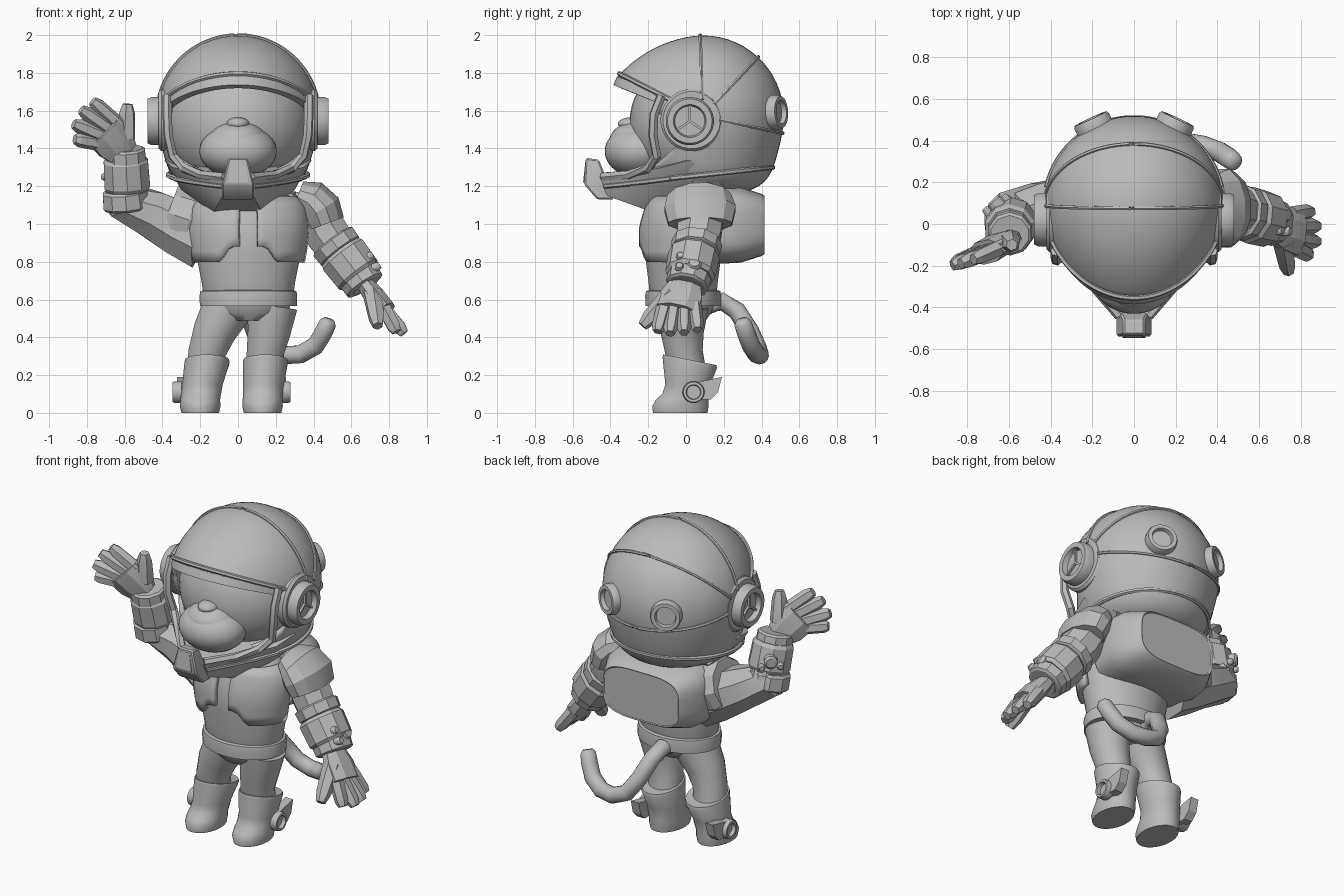
import bpy, bmesh
from math import sin, cos, pi, radians
from mathutils import Vector as V

cube = bpy.data.objects.get("Cube")
if cube:
    bpy.data.objects.remove(cube)

grey = bpy.data.materials.new("suit grey")
grey.use_nodes = True
grey.diffuse_color = (0.5, 0.5, 0.5, 1)
grey.node_tree.nodes["Principled BSDF"].inputs["Base Color"].default_value = (0.5, 0.5, 0.5, 1)
X, Y, Z = V((1, 0, 0)), V((0, 1, 0)), V((0, 0, 1))


def add(name, bm, angle=35):
    bmesh.ops.recalc_face_normals(bm, faces=bm.faces)
    mesh = bpy.data.meshes.new(name)
    bm.to_mesh(mesh)
    bm.free()
    mesh.materials.append(grey)
    ob = bpy.data.objects.new(name, mesh)
    bpy.context.collection.objects.link(ob)
    bpy.ops.object.select_all(action="DESELECT")
    ob.select_set(True)
    bpy.context.view_layer.objects.active = ob
    bpy.ops.object.shade_smooth_by_angle(angle=radians(angle))
    return ob


def loft(name, rings, angle=35):
    bm = bmesh.new()
    rows = [[bm.verts.new(p) for p in ring] for ring in rings]
    n = len(rows[0])
    for a, b in zip(rows, rows[1:]):
        for i in range(n):
            j = (i + 1) % n
            bm.faces.new((a[i], a[j], b[j], b[i]))
    bm.faces.new(rows[0])
    bm.faces.new(rows[-1])
    return add(name, bm, angle)


def ring(c, u, v, n, power=1):
    def s(t):
        return abs(t) ** power * (1 if t > 0 else -1)
    return [V(c) + u * s(cos(2 * pi * (i + .5) / n)) + v * s(sin(2 * pi * (i + .5) / n)) for i in range(n)]


def tube(name, path, radii, sides=8, up=Y, flat=1, angle=20):
    # radius runs along the "up" side, flat squashes the other side
    pts = [V(p) for p in path]
    radii = radii if isinstance(radii, list) else [radii] * len(pts)
    rings = []
    for i, p in enumerate(pts):
        t = (pts[min(i + 1, len(pts) - 1)] - pts[max(i - 1, 0)]).normalized()
        side = t.cross(V(up)).normalized()
        rings.append(ring(p, side * radii[i] * flat, side.cross(t) * radii[i], sides))
    return loft(name, rings, angle)


def hull(name, pts, bevel=0):
    bm = bmesh.new()
    for p in pts:
        bm.verts.new(p)
    bmesh.ops.convex_hull(bm, input=bm.verts)
    bmesh.ops.dissolve_limit(bm, angle_limit=.02, verts=bm.verts, edges=bm.edges)
    if bevel:
        bmesh.ops.bevel(bm, geom=bm.edges[:], offset=bevel, segments=1, affect="EDGES")
    return add(name, bm, 30)


def ball(name, c, r):
    bm = bmesh.new()
    bmesh.ops.create_uvsphere(bm, u_segments=40, v_segments=24, radius=1)
    for v in bm.verts:
        v.co = V(c) + V([a * b for a, b in zip(v.co, r)])
    return add(name, bm, 60)


def dial(name, c, normal, r, depth, n=28):
    # raised round rim with a recessed centre
    w = V(normal).normalized()
    u = w.cross(Z).normalized() * r
    v = w.cross(u)
    prof = [(1, 0), (1, .7), (.92, 1), (.68, 1), (.62, .55), (.02, .55)]
    loft(name, [ring(V(c) + w * depth * h, u * k, v * k, n) for k, h in prof], 30)


# Helmet: sphere with its poles at the ears, flared to a brim, open at the face
R, C = .428, V((0, .09, 1.57))


def shell(lat, lon, extra=0):
    r = R + extra
    rad = r * cos(radians(lat))
    if 0 < lon < 80:
        rad *= 1 + .17 * ((80 - lon) / 56) ** 2 * cos(radians(lat))
    p = V((r * sin(radians(lat)), -rad * cos(radians(lon)), rad * sin(radians(lon))))
    if p.z < 0:
        k = 1 + 12.9 * abs(p.z) ** 3.57
        p.x, p.y = p.x * k, p.y * k
    return p + C


bm = bmesh.new()
grid = [[bm.verts.new(shell(lat, lon)) for lon in range(0, 360, 6)] for lat in range(-90, 91, 6)]
for i in range(30):
    for j in range(60):
        lat, lon = -87 + i * 6, (j * 6 + 183) % 360 - 180
        if not (abs(lat) < 60 and -48 < lon < 24):
            k = (j + 1) % 60
            bm.faces.new((grid[i][j], grid[i][k], grid[i + 1][k], grid[i + 1][j]))
bmesh.ops.remove_doubles(bm, verts=bm.verts, dist=.0005)
mod = add("helmet_shell", bm, 50).modifiers.new("thickness", "SOLIDIFY")
mod.thickness = .025

for lon in (88, 133, 192):
    tube("helmet_seam", [shell(a, lon, .002) for a in range(-78, 79, 3)], .01, 6, (1, 0, .01))
across = shell(0, 114) - C
tube("brim_trim", [shell(a, 27, .004) for a in range(-72, 73, 4)], .013, 6, across)
tube("brim_edge", [shell(a, 22, -.022) for a in range(-72, 73, 4)], .034, 4, across, .9, 25)
# Lower rim band around the back
tube("helmet_lower_rim", [(.37 * cos(radians(a)), .09 + .37 * sin(radians(a)), 1.26 + .04 * sin(radians(a)))
     for a in range(-30, 211, 8)], .014, 6, Z)

# Head inside the helmet
ball("head", (0, .08, 1.53), (.385, .38, .37))
ball("muzzle", (0, -.25, 1.385), (.205, .18, .14))
ball("muzzle_bridge", (0, -.25, 1.44), (.155, .155, .105))
ball("nose", (0, -.29, 1.53), (.06, .07, .035))

# Jaw guard, its rims and chin piece
jaw = [(.39, .02, 1.34), (.35, -.12, 1.3), (.19, -.31, 1.25), (.08, -.45, 1.24),
       (.3, -.06, 1.18), (.08, -.42, 1.15), (.13, -.17, 1.06), (.2, .1, 1.12), (.3, .2, 1.2)]
hull("jaw_guard", [(s * x, y, z) for x, y, z in jaw for s in (1, -1)])
frame = [(.375, -.13, 1.68), (.375, -.17, 1.58), (.37, -.175, 1.47), (.345, -.155, 1.36),
         (.285, -.2, 1.295), (.19, -.3, 1.26), (.07, -.44, 1.25)]
rim = [(.335, -.08, 1.24), (.26, -.2, 1.225), (.16, -.33, 1.21), (.08, -.43, 1.2)]
for s in (1, -1):
    tube("visor_frame", [(s * x, y, z) for x, y, z in frame], .025, 6, (.3 * s, 1, .1))
    tube("jaw_rim", [(s * x, y, z) for x, y, z in rim], .014, 6, Z)
chin = [(.05, -.53, 1.35), (.05, -.46, 1.34), (.085, -.54, 1.21), (.085, -.47, 1.13), (.085, -.38, 1.13)]
hull("chin_piece", [(s * x, y, z) for x, y, z in chin for s in (1, -1)], .008)
panel = [(.033, -.533, 1.33), (.055, -.545, 1.22), (.055, -.535, 1.22), (.033, -.523, 1.33)]
hull("chin_panel", [(s * x, y, z) for x, y, z in panel for s in (1, -1)])

# Ear and rear dials
for s in (1, -1):
    dial("ear_base", (s * .37, .03, 1.55), (s, 0, 0), .165, .05)
    dial("ear_dial", (s * .41, .02, 1.545), (s, 0, 0), .128, .07)
    for a in (90, 215, 325):
        tube("ear_spoke", [(s * .455, .02, 1.545),
             (s * .455, .02 + .085 * cos(radians(a)), 1.545 + .085 * sin(radians(a)))], .009, 4, X)
    dial("rear_dial", (s * .185, .455, 1.59), (s * .42, .9, .05), .092, .055)

# Torso: elliptical sections (height, half width, half depth)
body = [(.49, .13, .12), (.53, .21, .15), (.6, .235, .175), (.7, .25, .185), (.85, .28, .205),
        (.98, .295, .205), (1.08, .28, .175), (1.15, .22, .15), (1.2, .15, .12)]
BX, BY = .055, -.015
loft("torso", [ring((BX, BY, z), X * a, Y * b, 32) for z, a, b in body], 50)
belt = [(.565, .24, .18), (.565, .258, .2), (.62, .26, .202), (.645, .255, .198), (.65, .23, .18)]
loft("belt", [ring((BX, BY, z), X * a, Y * b, 32) for z, a, b in belt])


def half_sizes(z):
    for (z0, a0, b0), (z1, a1, b1) in zip(body, body[1:]):
        if z <= z1:
            t = (z - z0) / (z1 - z0)
            return a0 + (a1 - a0) * t, b0 + (b1 - b0) * t


# Chest plates wrapped on the torso
for s in (1, -1):
    bm = bmesh.new()
    cols = []
    for ang in (9, 15, 21, 27, 33, 42, 52, 64, 76, 90):
        low = .88 - .08 * min(1, max(0, (ang - 19) / 12))
        col = []
        for k in range(7):
            z = low + (1.14 - low) * k / 6
            a, b = half_sizes(z)
            t = radians(ang)
            col.append(bm.verts.new((BX + s * (a + .015) * sin(t), BY - (b + .018) * cos(t), z)))
        cols.append(col)
    for p, q in zip(cols, cols[1:]):
        for k in range(6):
            bm.faces.new((p[k], q[k], q[k + 1], p[k + 1]))
    mod = add("chest_plate", bm, 40).modifiers.new("thickness", "SOLIDIFY")
    mod.thickness, mod.offset = .03, 0

# Backpack with chamfered edge and flat rear panel
pack = [(.06, .32, .195), (.2, .345, .205), (.29, .335, .2), (.4, .275, .165), (.415, .265, .155), (.41, .258, .15)]
loft("backpack", [ring((.025, y, .995), X * a, Z * b, 32, .55) for y, a, b in pack], 25)

# Legs, boots and ankle fittings
for s, hip, knee, cx, lean in ((1, .18, .165, .13, 1), (-1, -.055, -.125, -.2, 2.4)):
    tube("leg", [(cx + .01 * lean, .01, .2), (cx + .015 * lean, -.01, .32), (knee, -.02, .43), (hip, -.015, .56)],
         [.1, .1, .115, .135], 20, angle=50)
    boot = [(0, 0, -.03, .1, .145), (.035, 0, -.03, .108, .15), (.07, 0, -.02, .106, .14), (.1, .002, -.002, .106, .124),
            (.15, .005, .01, .108, .12), (.27, .015, .02, .12, .145), (.285, .015, .02, .117, .141), (.28, .015, .02, .1, .11)]
    rings = [ring((cx + lean * dx, y, z), X * a, Y * b, 28) for z, dx, y, a, b in boot]
    for r in rings[5:]:
        for p in r:
            p.z -= .2 * p.y
    loft("boot", rings, 40)
    ox = cx + s * .098
    dial("ankle_dial", (ox, .04, .11), (s, 0, 0), .058, .05, 20)
    hull("ankle_strap", [(ox + s * dx, y, z) for dx in (-.03, .025) for y, z in
         ((.0, .07), (.0, .15), (.13, .07), (.17, .11), (.19, .19), (.17, .15))])

# Tail
tail = [(.03, .1, .56), (.03, .19, .59), (.05, .27, .54), (.09, .34, .43), (.15, .38, .34), (.24, .39, .305),
        (.33, .375, .31), (.41, .345, .355), (.45, .32, .42), (.475, .3, .475), (.482, .295, .495)]
tube("tail", tail, [.049] * 9 + [.046, .03], 16, (.3, 1, .5), 1, 60)


def band(name, a, b, r, sides=10):
    # armour collar with tapered ends between two points
    a, b = V(a), V(b)
    tube(name, [a, a.lerp(b, .12), a.lerp(b, .88), b], [r * .9, r, r * .97, r * .85], sides)


def hand(name, wrist, knuckle, across, tips, thumb):
    wrist, knuckle, across = V(wrist), V(knuckle), V(across)
    tube(name + "_palm", [wrist, wrist.lerp(knuckle, .45), knuckle], [.085, .115, .118], 8, across, .52)
    for i, tip in enumerate(tips):
        base = knuckle + across * (.08 - i * .054) + (wrist - knuckle) * .15
        tube(name + "_finger", [base, base.lerp(V(tip), .8), tip], [.042, .039, .027], 6, across)
    base = wrist.lerp(knuckle, .35) + across * .06
    tube(name + "_thumb", [base, base.lerp(V(thumb), .75), thumb], [.055, .044, .028], 6, across)


# Lowered arm
tube("lowered_arm", [(.3, .07, 1.06), (.41, .08, 1.06), (.47, .07, .95), (.57, .04, .81), (.68, 0, .68)],
     [.12, .13, .125, .11, .09])
tube("lowered_shoulder_pad", [(.32, .07, 1.16), (.385, .07, 1.135), (.435, .075, 1.08), (.465, .075, 1.0)],
     [.12, .175, .195, .175], 12, flat=.6)
band("lowered_elbow_band", (.5, .06, .91), (.545, .05, .85), .135)
band("lowered_cuff", (.545, .045, .85), (.645, .02, .72), .138)
band("lowered_wrist_band", (.635, .02, .73), (.675, .005, .67), .118)
hand("lowered_hand", (.665, 0, .69), (.78, -.045, .54), (.12, -.98, -.1),
     [(.84, -.15, .43), (.88, -.085, .42), (.88, -.01, .425), (.85, .06, .44)], (.74, -.23, .46))
for y, z, r in ((.045, .79, .038), (-.03, .83, .024), (-.035, .775, .024)):
    x = 1.22 - .66 * z
    tube("cuff_button", [(x - .06, y, z - .03), (x + .03, y, z), (x + .042, y, z + .008)], [r, r, r * .7], 12)

# Raised arm
tube("raised_arm", [(-.18, .07, .92), (-.32, .08, .98), (-.46, .07, 1.055), (-.59, .04, 1.12), (-.6, 0, 1.24), (-.585, -.05, 1.38)],
     [.175, .155, .135, .122, .1, .085])
tube("raised_shoulder_pad", [(-.17, .08, 1.01), (-.25, .085, 1.02), (-.33, .09, 1.045), (-.37, .09, 1.06)],
     [.15, .18, .175, .155], 10)
band("raised_elbow_band", (-.59, .03, 1.08), (-.6, .01, 1.18), .127)
band("raised_cuff", (-.585, .01, 1.18), (-.595, -.03, 1.35), .127)
band("raised_wrist_band", (-.59, -.03, 1.31), (-.595, -.05, 1.4), .11)
hand("raised_hand", (-.6, -.07, 1.37), (-.71, -.135, 1.5), (.72, .2, .6),
     [(-.77, -.17, 1.65), (-.83, -.19, 1.605), (-.87, -.2, 1.53), (-.865, -.19, 1.45)], (-.585, -.1, 1.635))
for x, y, z, r in ((-.64, .07, 1.28, .04), (-.68, .03, 1.25, .02), (-.59, .09, 1.24, .02)):
    tube("cuff_button", [(x, y, z), (x - .03, y + .04, z), (x - .037, y + .047, z)], [r, r, r * .7], 12, Z)
